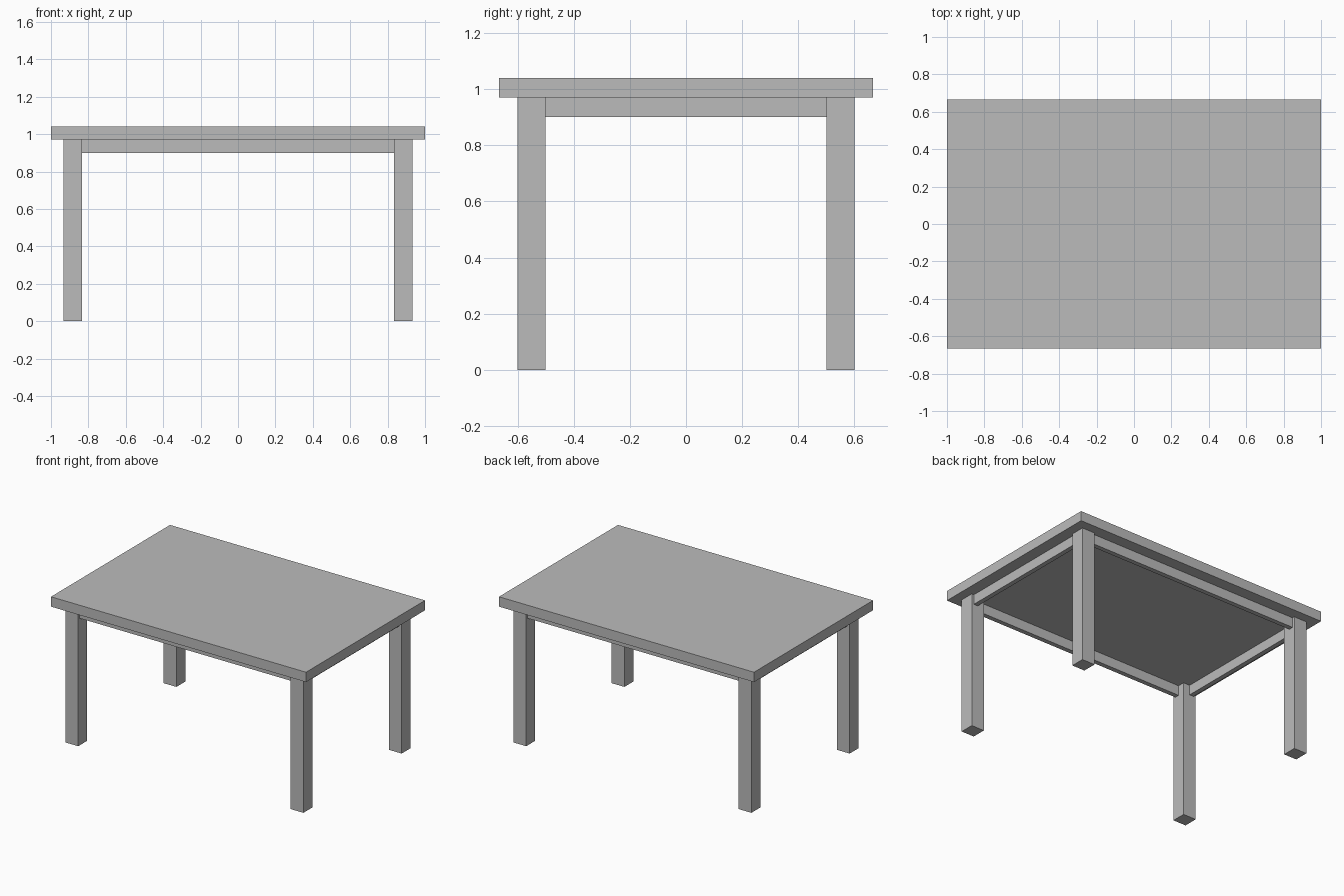
import bpy

cube = bpy.data.objects.get("Cube")
if cube:
    bpy.data.objects.remove(cube, do_unlink=True)

# Single plain grey finish
grey = bpy.data.materials.new("plain_grey")
grey.use_nodes = True
colour = (0.5, 0.5, 0.5, 1)
grey.diffuse_color = colour
grey.node_tree.nodes["Principled BSDF"].inputs["Base Color"].default_value = colour


def box(name, centre, size):
    bpy.ops.mesh.primitive_cube_add(size=1, location=centre)
    obj = bpy.context.object
    obj.name = name
    obj.scale = size
    bpy.ops.object.transform_apply(location=False, rotation=False, scale=True)
    obj.data.materials.append(grey)
    return obj


HEIGHT, UNDERSIDE = 1.04, 0.97
LEG = 0.1
LEG_X, LEG_Y = 0.883, 0.55          # leg centres
APRON_H, APRON_T = 0.07, 0.033
SHIFT = APRON_T / 2                 # aprons sit just outside the leg centre line
apron_z = UNDERSIDE - APRON_H / 2

# Tabletop slab
box("tabletop", (0, 0, (HEIGHT + UNDERSIDE) / 2), (2, 1.333, HEIGHT - UNDERSIDE))

# Four square legs
for sx, x_name in ((1, "left"), (-1, "right")):
    for sy, y_name in ((-1, "front"), (1, "back")):
        box(f"{y_name}_{x_name}_leg", (sx * LEG_X, sy * LEG_Y, UNDERSIDE / 2),
            (LEG, LEG, UNDERSIDE))

# Aprons spanning between the legs
for s, long_name, short_name in ((-1, "front", "right"), (1, "back", "left")):
    box(f"{long_name}_apron", (0, s * (LEG_Y + SHIFT), apron_z),
        (2 * LEG_X - LEG, APRON_T, APRON_H))
    box(f"{short_name}_apron", (s * (LEG_X + SHIFT), 0, apron_z),
        (APRON_T, 2 * LEG_Y - LEG, APRON_H))
